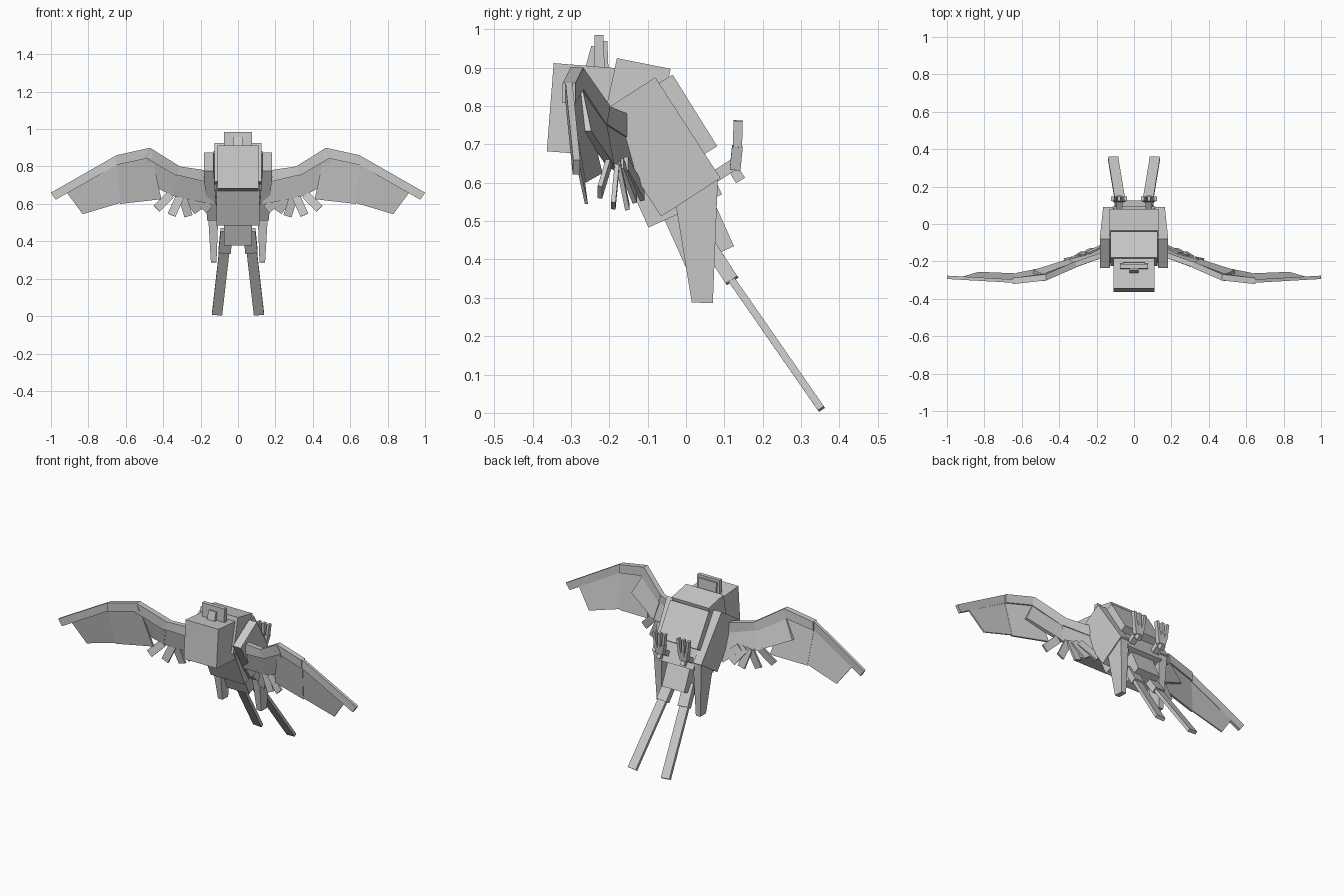
import bpy
from mathutils import Vector

if "Cube" in bpy.data.objects:
    bpy.data.objects.remove(bpy.data.objects["Cube"], do_unlink=True)

mat = bpy.data.materials.new("plain grey")
mat.use_nodes = True
GREY = (0.6, 0.6, 0.6, 1)
mat.diffuse_color = GREY
mat.node_tree.nodes["Principled BSDF"].inputs["Base Color"].default_value = GREY


def loft(name, a, b):
    """Solid between two matching loops of points."""
    import bmesh
    bm = bmesh.new()
    va = [bm.verts.new(p) for p in a]
    vb = [bm.verts.new(p) for p in b]
    n = len(va)
    bm.faces.new(va)
    bm.faces.new(vb[::-1])
    for i in range(n):
        j = (i + 1) % n
        bm.faces.new((va[j], va[i], vb[i], vb[j]))
    bmesh.ops.recalc_face_normals(bm, faces=bm.faces)
    me = bpy.data.meshes.new(name)
    bm.to_mesh(me)
    bm.free()
    me.materials.append(mat)
    ob = bpy.data.objects.new(name, me)
    bpy.context.collection.objects.link(ob)
    return ob


def slab(name, x0, x1, profile):
    """Side profile (y, z) stretched from x0 to x1."""
    return loft(name, [(x0, y, z) for y, z in profile], [(x1, y, z) for y, z in profile])


def block(name, half, start, along, length, depth):
    """Tilted box: back edge runs from start along a direction, depth goes forward."""
    u = Vector(along).normalized()
    v = Vector((u.y, -u.x))
    s = Vector(start)
    return slab(name, -half, half, [s, s + u * length, s + u * length + v * depth, s + v * depth])


def beam(name, start, end, w, t, normal, w2=None):
    """Bar from start to end, w wide and t thick along the normal."""
    s, e = Vector(start), Vector(end)
    d = (e - s).normalized()
    side = d.cross(Vector(normal)).normalized()
    up = side.cross(d)

    def ring(p, w):
        return [p + side * i * w / 2 + up * j * t / 2 for i, j in ((-1, -1), (1, -1), (1, 1), (-1, 1))]
    return loft(name, ring(s, w), ring(e, w2 or w))


# Head and crest
slab("head", -.11, .11, [(-.345, .912), (-.363, .682), (-.16, .667), (-.145, .896)])
slab("crest_main", -.075, .075, [(-.24, .89), (-.238, .985), (-.215, .985), (-.212, .89)])
slab("crest_back", -.06, .06, [(-.212, .89), (-.215, .97), (-.205, .97), (-.202, .89)])
slab("crest_front", -.025, .025, [(-.265, .89), (-.247, .957), (-.238, .955), (-.238, .89)])

# Body
slab("neck", -.125, .125, [(-.18, .925), (-.04, .897), (-.085, .69), (-.225, .72)])
block("upper_body", .13, (-.035, .882), (.53, -.85), .22, .2)
block("belly", .115, (-.007, .793), (.41, -.91), .245, .21)
block("tail_base", .075, (.043, .617), (.41, -.91), .2, .137)

# Wing outline: leading edge and depth follow one sweep
SWEEP = [(.12, -.15), (.18, -.165), (.31, -.215), (.47, -.285), (.65, -.305), (1.0, -.285)]


def depth(x):
    for (xa, ya), (xb, yb) in zip(SWEEP, SWEEP[1:]):
        if x <= xb:
            return ya + (yb - ya) * (x - xa) / (xb - xa)
    return SWEEP[-1][1]


def wing_plate(name, s, pts, thick, back=(0, 0, 0, 0)):
    a = [(s * x, depth(x) + o - thick / 2, z) for (x, z), o in zip(pts, back)]
    return loft(name, a, [(x, y + thick, z) for x, y, z in a])


for s, side in ((1, "left"), (-1, "right")):
    # Wing arm along the leading edge
    for part, pts, t in (
            ("inner", [(.14, .775), (.31, .80), (.33, .755), (.14, .71)], .03),
            ("middle", [(.31, .80), (.47, .90), (.50, .85), (.33, .75)], .035),
            ("wrist", [(.47, .90), (.65, .86), (.65, .808), (.455, .85)], .033),
            ("outer", [(.65, .86), (1.0, .66), (.975, .622), (.65, .808)], .018)):
        wing_plate(f"{side}_wing_arm_{part}", s, pts, t)

    # Wing feather panels
    drop = (0, 0, .035, .035)
    for part, pts, t, back in (
            ("inner", [(.13, .73), (.33, .76), (.36, .645), (.13, .595)], .015, drop),
            ("middle", [(.32, .765), (.47, .865), (.54, .735), (.35, .645)], .022, drop),
            ("wrist", [(.46, .86), (.65, .815), (.63, .60), (.41, .625)], .012, drop),
            ("outer", [(.65, .815), (.93, .68), (.83, .545), (.63, .605)], .008, drop)):
        wing_plate(f"{side}_wing_panel_{part}", s, pts, t, back)

    # Short fanned feathers under the wing
    for i, (x, z, ex, ez) in enumerate(((.25, .65, .155, .57), (.28, .65, .215, .56), (.30, .65, .265, .535),
                                        (.31, .64, .355, .54), (.36, .65, .435, .575))):
        beam(f"{side}_small_feather_{i + 1}", (s * x, depth(x) + .035, z),
             (s * ex, depth(ex) + .045, ez), .045, .012, (0, 1, 0))

    # Folded side panel, narrower at its lower end
    top = [(s * .13, -.08, .875), (s * .183, -.08, .875), (s * .183, -.235, .775), (s * .13, -.235, .775)]
    low = [(s * .11, .09, .612), (s * .165, .09, .612), (s * .165, -.065, .512), (s * .11, -.065, .512)]
    loft(f"{side}_side_panel", top, low)

    # Tapered blade under the side panel
    top = [(s * .105, -.027, .545), (s * .16, -.027, .545), (s * .16, .083, .61), (s * .105, .083, .61)]
    low = [(s * .115, .015, .288), (s * .145, .015, .288), (s * .145, .07, .286), (s * .115, .07, .286)]
    loft(f"{side}_side_blade", top, low)

    # Long tail streamer with its collar
    beam(f"{side}_tail_collar", (s * .06, .045, .46), (s * .072, .12, .345), .066, .036, (0, .82, .55))
    beam(f"{side}_tail_streamer", (s * .072, .11, .36), (s * .112, .353, .01), .055, .019, (0, .82, .55))

    # Foot with fanned toes
    beam(f"{side}_leg", (s * .08, .05, .60), (s * .08, .128, .65), .035, .03, (0, -.5, .8))
    beam(f"{side}_foot_heel", (s * .08, .115, .65), (s * .08, .142, .606), .025, .027, (0, .8, .5))
    for i in (-1, 0, 1):
        x, xm, xe = (s * (.08 + i * k) for k in (.012, .026, .034))
        beam(f"{side}_toe_{i + 2}", (x, .128, .635), (xm, .134, .695), .02, .028, (0, 1, 0))
        beam(f"{side}_claw_{i + 2}", (xm, .134, .69), (xe, .136, .762), .016, .024, (0, 1, 0))
